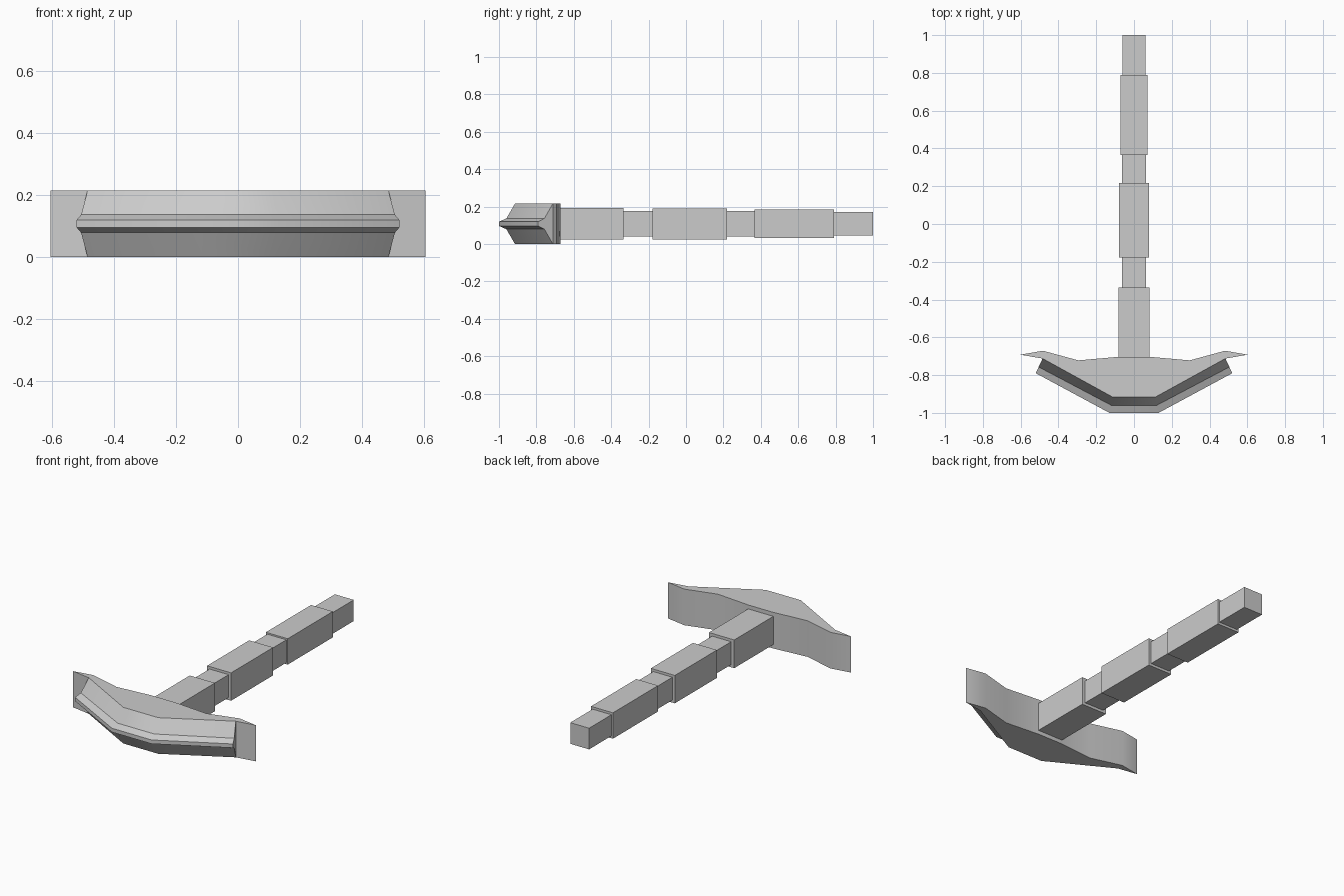
import bpy, bmesh

if "Cube" in bpy.data.objects:
    bpy.data.objects.remove(bpy.data.objects["Cube"])

MID = 0.1075  # height of the centre line


def box(name, y0, y1, half_x, half_z):
    bm = bmesh.new()
    bmesh.ops.create_cube(bm, size=1)
    for v in bm.verts:
        v.co = (v.co.x * 2 * half_x,
                (y0 + y1) / 2 + v.co.y * (y1 - y0),
                MID + v.co.z * 2 * half_z)
    return finish(name, bm)


def finish(name, bm):
    bmesh.ops.recalc_face_normals(bm, faces=bm.faces)
    me = bpy.data.meshes.new(name)
    bm.to_mesh(me)
    bm.free()
    ob = bpy.data.objects.new(name, me)
    bpy.context.collection.objects.link(ob)
    return ob


# Handle: alternating thick grips and thin collars
for name, y0, y1, hx, hz in [
    ("handle_socket", -0.71, -0.335, 0.083, 0.084),
    ("handle_collar_front", -0.335, -0.178, 0.063, 0.068),
    ("handle_grip_middle", -0.178, 0.218, 0.079, 0.083),
    ("handle_collar_back", 0.218, 0.365, 0.063, 0.068),
    ("handle_grip_back", 0.365, 0.79, 0.072, 0.077),
    ("handle_end", 0.79, 1.0, 0.062, 0.063),
]:
    box(name, y0, y1, hx, hz)

# Head: blade sections (half height, end x, end y, bend x, bend y), mirrored in z and x
bm = bmesh.new()
levels = [(0.1075, 0.484, -0.712, 0.115, -0.915),
          (0.029, 0.505, -0.757, 0.12, -0.96),
          (0.0115, 0.52, -0.79, 0.13, -1.0)]
levels = levels + [(-l[0],) + l[1:] for l in reversed(levels)]
rows = [[bm.verts.new((x, y, MID + h))
         for x, y in ((-ex, ey), (-bx, by), (bx, by), (ex, ey))]
        for h, ex, ey, bx, by in levels]
for a, b in zip(rows, rows[1:]):
    for i in range(3):
        bm.faces.new((a[i], a[i + 1], b[i + 1], b[i]))
for i in (0, 3):
    bm.faces.new([r[i] for r in rows])

# Back outline with swept wing tips, joined to the blade
half = [(0.603, -0.692), (0.482, -0.671), (0.295, -0.722), (0.08, -0.703)]
outline = half + [(-x, y) for x, y in reversed(half)]
top, bottom = [[bm.verts.new((x, y, MID + s * 0.1075)) for x, y in outline]
               for s in (1, -1)]
for i in range(len(outline) - 1):
    bm.faces.new((top[i], top[i + 1], bottom[i + 1], bottom[i]))
for end, tip in ((3, 0), (0, -1)):
    bm.faces.new((rows[0][end], top[tip], bottom[tip], rows[-1][end]))
bm.faces.new(rows[0] + top)
bm.faces.new(rows[-1] + bottom)
head = finish("axe_head", bm)

bpy.context.view_layer.objects.active = head
head.select_set(True)
bpy.ops.object.shade_smooth_by_angle(angle=0.56)
